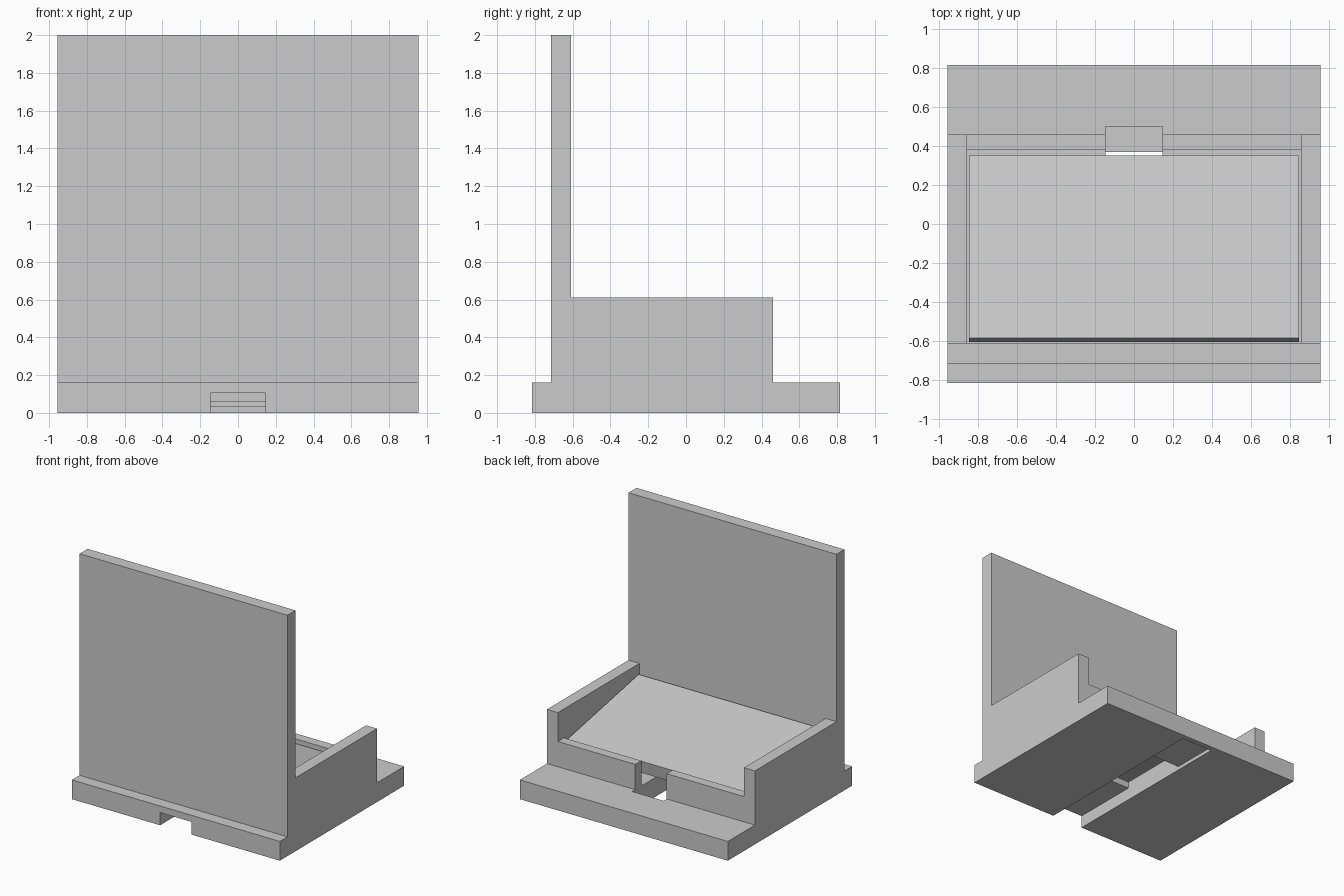
import bpy, math

cube = bpy.data.objects.get("Cube")
if cube:
    bpy.data.objects.remove(cube, do_unlink=True)

grey = bpy.data.materials.new("plain_grey")
grey.use_nodes = True
colour = (0.6, 0.6, 0.6, 1)
grey.diffuse_color = colour
grey.node_tree.nodes["Principled BSDF"].inputs["Base Color"].default_value = colour


def box(name, x, y, z):
    """Axis-aligned box from (min, max) ranges."""
    ranges = (x, y, z)
    bpy.ops.mesh.primitive_cube_add(size=1, location=[(a + b) / 2 for a, b in ranges])
    ob = bpy.context.object
    ob.name = name
    ob.scale = [b - a for a, b in ranges]
    bpy.ops.object.transform_apply(location=False, rotation=False, scale=True)
    ob.data.materials.append(grey)
    return ob


def cut(target, name, x, y, z):
    cutter = box(name, x, y, z)
    cutter.hide_render = True
    cutter.hide_viewport = True
    cutter.display_type = 'WIRE'
    mod = target.modifiers.new(name, 'BOOLEAN')
    mod.operation = 'DIFFERENCE'
    mod.solver = 'EXACT'
    mod.object = cutter


W, INNER, SLOT = 0.955, 0.855, 0.145
BASE_Z, ARM_Z, LIP_Z = 0.16, 0.61, 0.37
slot_x = (-SLOT, SLOT)

# Base plate with cable channel, opening into the tray and plug notch
base = box("base_plate", (-W, W), (-0.815, 0.815), (0, BASE_Z))
cut(base, "channel_cutter", slot_x, (-0.9, 0.37), (-0.1, 0.105))
cut(base, "opening_cutter", slot_x, (-0.24, 0.37), (0.05, 0.3))
cut(base, "notch_cutter", slot_x, (0.34, 0.5), (0.06, 0.32))
cut(base, "recess_cutter", slot_x, (0.3, 0.77), (-0.12, 0.03))

# Tall front panel
box("tall_panel", (-W, W), (-0.715, -0.61), (BASE_Z, 2.0))

# Side arms and the two halves of the low rear lip
for side, s in (("left", 1), ("right", -1)):
    box(side + "_arm", sorted((s * INNER, s * W)), (-0.61, 0.46), (BASE_Z, ARM_Z))
    box(side + "_lip", sorted((s * SLOT, s * INNER)), (0.38, 0.46), (BASE_Z, LIP_Z))

# Sloping support slab, tilted down toward the rear
tilt = math.radians(11)
top_front, top_rear, thick = -0.585, 0.35, 0.11
length = (top_rear - top_front) / math.cos(tilt)
slab = box("sloping_slab", (-0.845, 0.845), (-length / 2, length / 2), (-thick / 2, thick / 2))
slab.rotation_euler.x = -tilt
slab.location = (0, (top_front + top_rear) / 2 - math.sin(tilt) * thick / 2,
                 0.44 - math.cos(tilt) * thick / 2)
